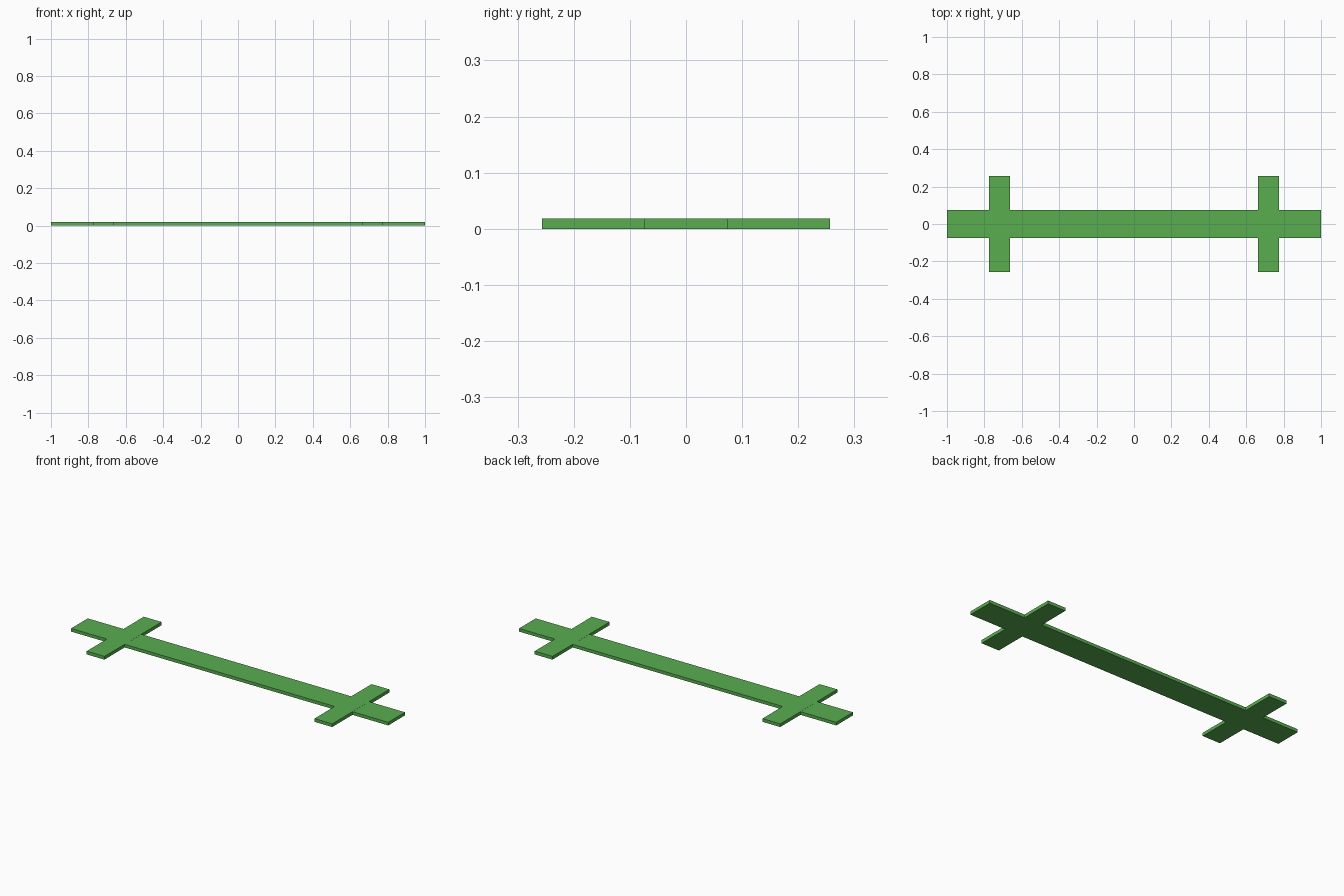
import bpy

if "Cube" in bpy.data.objects:
    bpy.data.objects.remove(bpy.data.objects["Cube"])

green = bpy.data.materials.new("green")
green.diffuse_color = (0.1, 0.42, 0.08, 1)
green.use_nodes = True
green.node_tree.nodes["Principled BSDF"].inputs["Base Color"].default_value = green.diffuse_color


def box(name, x, size):
    """Box resting on z = 0, centred on y = 0."""
    bpy.ops.mesh.primitive_cube_add(size=1, location=(x, 0, size[2] / 2))
    obj = bpy.context.object
    obj.name = name
    obj.scale = size
    bpy.ops.object.transform_apply(location=False, rotation=False, scale=True)
    obj.data.materials.append(green)
    return obj


# Long flat bar
box("long_bar", 0, (2.0, 0.15, 0.018))

# Cross bars near both ends, a hair thicker so the top faces do not coincide
for side, x in (("left", -0.718), ("right", 0.718)):
    box(side + "_cross_bar", x, (0.112, 0.514, 0.0184))
